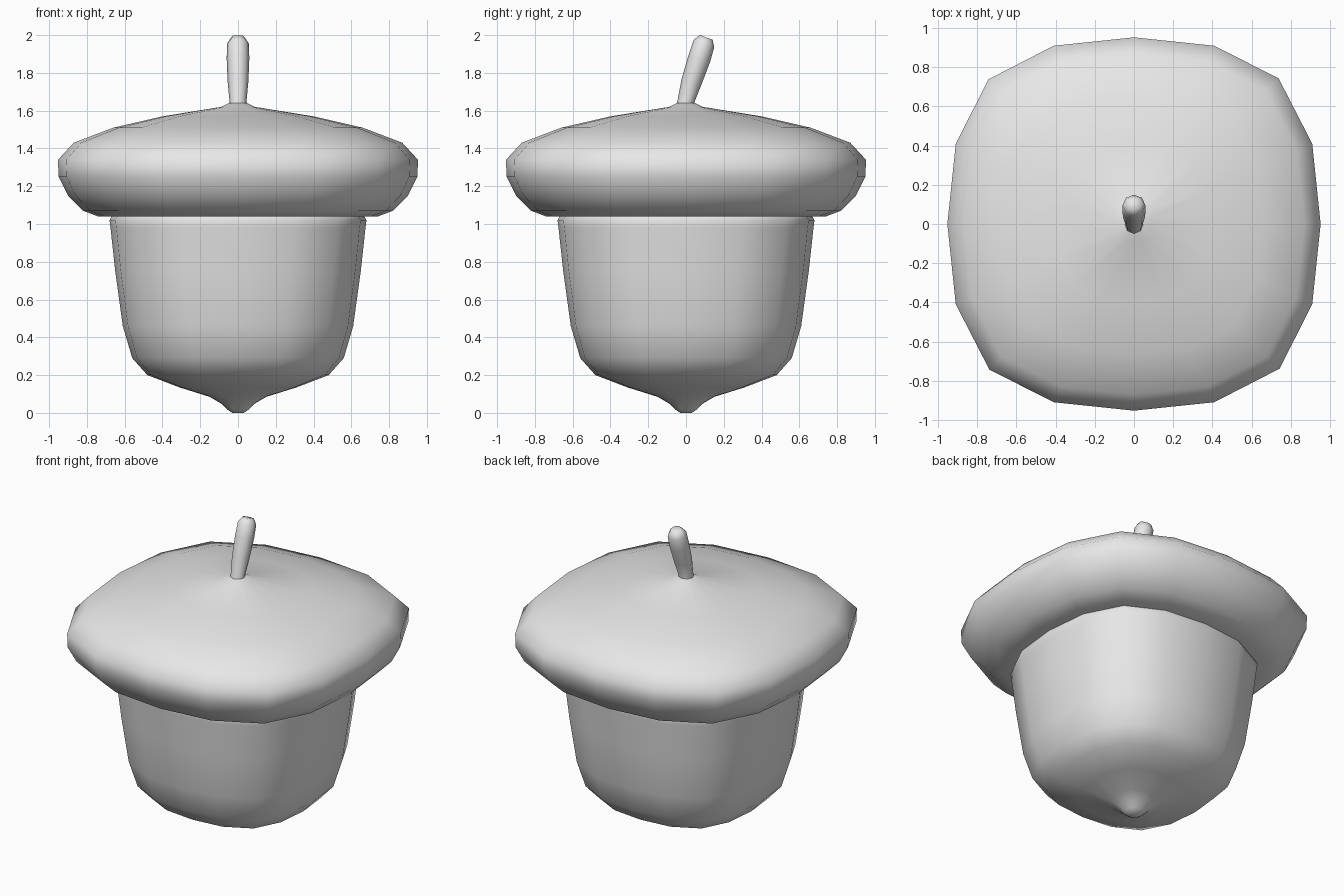
import bpy
import bmesh
from math import cos, sin, pi
from mathutils import Vector, Matrix

default = bpy.data.objects.get("Cube")
if default:
    bpy.data.objects.remove(default, do_unlink=True)

grey = bpy.data.materials.new("plain grey")
grey.use_nodes = True
colour = (0.8, 0.8, 0.8, 1)
grey.diffuse_color = colour
grey.node_tree.nodes["Principled BSDF"].inputs["Base Color"].default_value = colour

# Rounded-square section: one quarter, turned four times
quarter = [(1, 0), (0.955, 0.43), (0.775, 0.78), (0.43, 0.955)]
squarish = [Matrix.Rotation(k * pi / 2, 3, "Z") @ Vector((x, y, 0))
            for k in range(4) for x, y in quarter]
round_section = [Vector((cos(k * pi / 4), sin(k * pi / 4), 0)) for k in range(8)]


def loft(name, section, stations, closed_angle=1.2):
    """Skin a section through stations of (centre, radius, tilt about x)."""
    bm = bmesh.new()
    rings = []
    for centre, radius, tilt in stations:
        turn = Matrix.Rotation(tilt, 3, "X")
        rings.append([bm.verts.new(Vector(centre) + turn @ (p * radius))
                      for p in section])
    n = len(section)
    for low, high in zip(rings, rings[1:]):
        for i in range(n):
            j = (i + 1) % n
            bm.faces.new((low[i], low[j], high[j], high[i]))
    bm.faces.new(rings[0][::-1])
    bm.faces.new(rings[-1])
    bmesh.ops.recalc_face_normals(bm, faces=bm.faces[:])
    mesh = bpy.data.meshes.new(name)
    bm.to_mesh(mesh)
    bm.free()
    obj = bpy.data.objects.new(name, mesh)
    bpy.context.collection.objects.link(obj)
    mesh.materials.append(grey)
    bpy.ops.object.select_all(action="DESELECT")
    obj.select_set(True)
    bpy.context.view_layer.objects.active = obj
    bpy.ops.object.shade_smooth_by_angle(angle=closed_angle)
    return obj


def upright(profile):
    return [((0, 0, z), r, 0) for r, z in profile]


# Nut body with its pointed tip
loft("nut_body", squarish, upright([
    (0.03, 0), (0.06, 0.02), (0.09, 0.05), (0.15, 0.085), (0.31, 0.135),
    (0.48, 0.2), (0.56, 0.29), (0.61, 0.46), (0.65, 0.75), (0.675, 0.98),
    (0.68, 1.02), (0.66, 1.06)]))

# Overhanging cap
loft("cap", squarish, upright([
    (0.6, 1.04), (0.74, 1.04), (0.82, 1.07), (0.9, 1.15), (0.95, 1.25),
    (0.953, 1.34), (0.87, 1.43), (0.66, 1.51), (0.4, 1.57), (0.09, 1.62),
    (0.05, 1.64)]))

# Stem curving toward the back
loft("stem", round_section, [
    ((0, -0.005, 1.62), 0.05, 0), ((0, 0, 1.65), 0.045, -0.1),
    ((0, 0.03, 1.755), 0.055, -0.25), ((0, 0.07, 1.875), 0.06, -0.35),
    ((0, 0.095, 1.955), 0.058, -0.35), ((0, 0.107, 1.988), 0.036, -0.35)])
